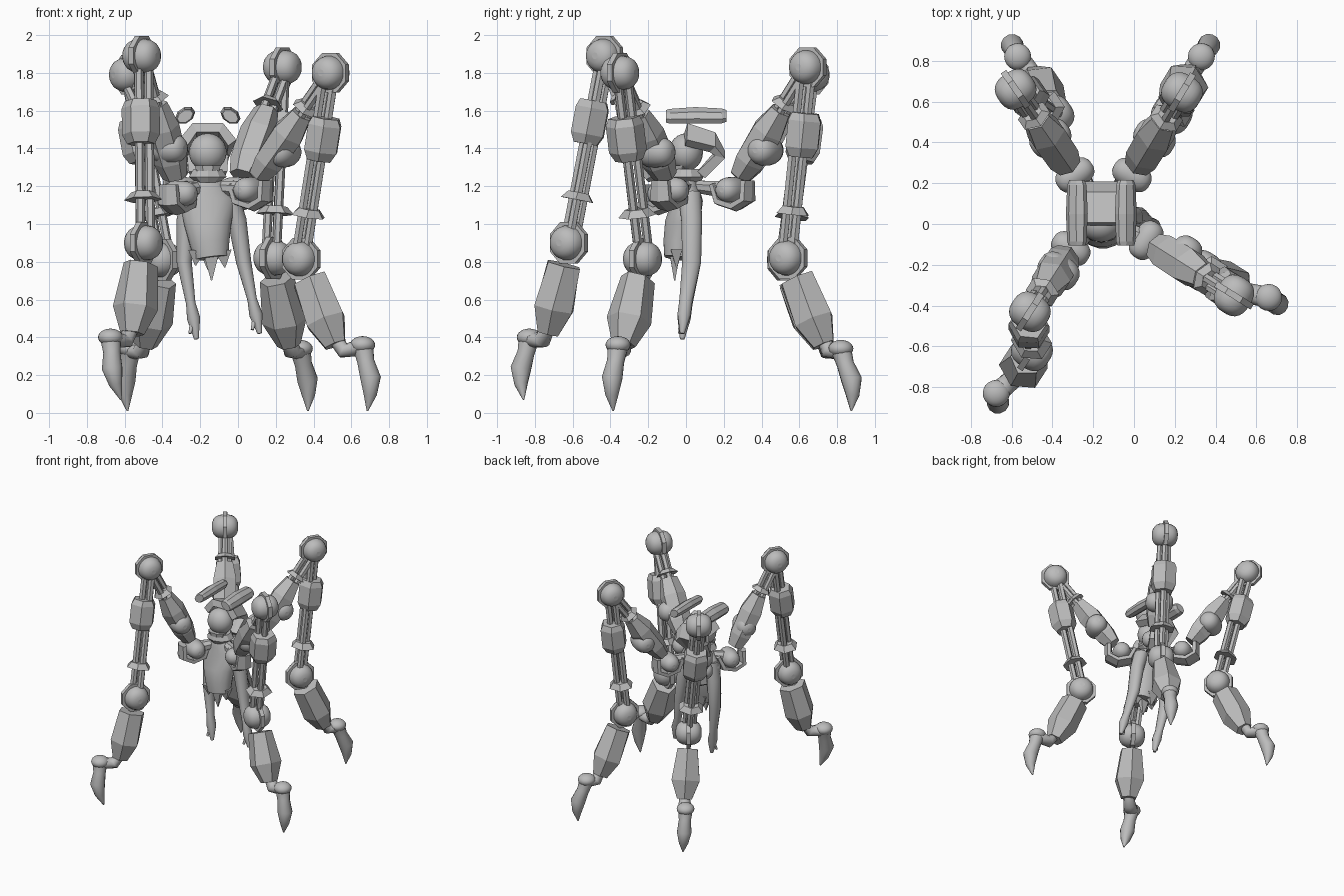
import bpy, bmesh, math
from mathutils import Vector as V, Matrix

if "Cube" in bpy.data.objects:
    bpy.data.objects.remove(bpy.data.objects["Cube"])

metal = bpy.data.materials.new("plain_grey")
metal.use_nodes = True
metal.diffuse_color = (0.5, 0.5, 0.5, 1)
metal.node_tree.nodes["Principled BSDF"].inputs["Base Color"].default_value = (0.5, 0.5, 0.5, 1)


def finish(name, bm, smooth=False):
    bmesh.ops.recalc_face_normals(bm, faces=bm.faces)
    mesh = bpy.data.meshes.new(name)
    for f in bm.faces:
        f.smooth = smooth and len(f.verts) < 5
    bm.to_mesh(mesh)
    bm.free()
    mesh.materials.append(metal)
    ob = bpy.data.objects.new(name, mesh)
    bpy.context.collection.objects.link(ob)
    return ob


def loft(name, path, sizes, side=V((1, 0, 0)), sides=8, smooth=False):
    """Skin n-sided sections (half width, half depth) along a path."""
    bm = bmesh.new()
    path = [V(p) for p in path]
    rings = []
    for i, (p, (w, d)) in enumerate(zip(path, sizes)):
        t = (path[min(i + 1, len(path) - 1)] - path[max(i - 1, 0)]).normalized()
        s = (side - t * side.dot(t)).normalized()
        up = t.cross(s)
        k = 1 / math.cos(math.pi / sides)
        angles = [(j + 0.5) * math.tau / sides for j in range(sides)]
        rings.append([bm.verts.new(p + s * w * k * math.cos(a) + up * d * k * math.sin(a)) for a in angles])
    for a, b in zip(rings, rings[1:]):
        for j in range(sides):
            n = (j + 1) % sides
            bm.faces.new((a[j], a[n], b[n], b[j]))
    bm.faces.new(rings[0])
    bm.faces.new(rings[-1])
    return finish(name, bm, smooth)


def ball(name, centre, r, scale=(1, 1, 1)):
    bm = bmesh.new()
    bmesh.ops.create_uvsphere(bm, u_segments=20, v_segments=12, radius=r)
    bmesh.ops.transform(bm, matrix=Matrix.Translation(centre) @ Matrix.Diagonal((*scale, 1)), verts=bm.verts)
    return finish(name, bm, True)


def drum(name, centre, side, half, r):
    """Rounded barrel whose axis is the side direction."""
    stops = [math.sin(math.pi * (i / 12 - 0.5)) * 0.995 for i in range(13)]
    radii = [r * (1 - abs(s) ** 2.6) ** (1 / 2.6) for s in stops]
    loft(name, [centre + side * s * half for s in stops], [(q, q) for q in radii], V((0, 0, 1)), 20, True)


def joint(name, centre, side, r, disc):
    """Rounded barrel split by an octagonal plate."""
    drum(name + "_barrel", centre, side, 0.098, r)
    loft(name + "_plate", [centre - side * 0.016, centre + side * 0.016], [(disc, disc)] * 2, V((0, 0, 1)))


def rods(name, a, b, side, spread, r):
    depth = (b - a).normalized().cross(side)
    for x, y in ((-1, -0.6), (1, -0.6), (0, 0.9)):
        off = side * x * spread + depth * y * spread
        loft(name, [a + off, b + off], [(r, r)] * 2, side, 6)


def clamp(name, a, b, t, side, r):
    loft(name, [a.lerp(b, t - 0.02), a.lerp(b, t + 0.02)], [(r, r * 0.9), (r * 0.6, r * 0.6)], side, 6)


def leg(name, hub, elbow, knee, low, shin, ankle, tip):
    hub, elbow, knee, low, shin, ankle, tip = map(V, (hub, elbow, knee, low, shin, ankle, tip))
    out = knee - hub
    out.z = 0
    out.normalize()
    side = V((-out.y, out.x, 0))
    down = V((0, 0, -1))
    # hip bracket and barrel
    root = V((-0.16, 0.03, 1.2))
    loft(name + "_root_arm", [root, root.lerp(hub, 0.6), hub], [(0.03, 0.03), (0.04, 0.04), (0.05, 0.05)], side, 8)
    drum(name + "_hip_barrel", hub, side, 0.1, 0.068)
    loft(name + "_hip_bracket", [hub - out * 0.1 - down * 0.03, hub - out * 0.06 + down * 0.06, hub + out * 0.03 + down * 0.085, hub + out * 0.1 + down * 0.05, hub + out * 0.1 - down * 0.05],
         [(0.045, 0.02), (0.06, 0.025), (0.06, 0.025), (0.06, 0.025), (0.05, 0.025)], side, 6)
    # upper arm
    drum(name + "_elbow_barrel", elbow, side, 0.105, 0.08)
    ends = [hub.lerp(knee, t) for t in (0.12, 0.24, 0.48, 0.65)]
    loft(name + "_upper_block", ends, [(0.06, 0.05), (0.082, 0.072), (0.085, 0.08), (0.06, 0.05)], side, 6)
    rods(name + "_upper_rod", ends[2], knee, side, 0.03, 0.02)
    clamp(name + "_upper_clamp", hub, knee, 0.71, side, 0.075)
    joint(name + "_knee", knee, side, 0.09, 0.105)
    # long strut
    strut = low - knee
    rods(name + "_strut_rod", knee, low, side, 0.032, 0.021)
    loft(name + "_strut_block", [knee + strut * t + out * 0.015 for t in (0.24, 0.28, 0.42, 0.47)],
         [(0.075, 0.065), (0.088, 0.085), (0.088, 0.085), (0.065, 0.06)], side, 6)
    clamp(name + "_strut_clamp", low, knee, 0.25, side, 0.09)
    joint(name + "_lower", low, side, 0.092, 0.11)
    # shin block, ankle and claw
    top = low.lerp(shin, 0.24)
    loft(name + "_shin", [top, low.lerp(shin, 0.72), shin], [(0.075, 0.09), (0.105, 0.1), (0.055, 0.055)], side, 6)
    step = ankle - shin
    loft(name + "_ankle_arm", [shin - down * 0.03, shin + step * 0.3 + down * 0.03, shin + step * 0.7 + down * 0.02, ankle],
         [(0.035, 0.035), (0.048, 0.04), (0.05, 0.04), (0.05, 0.045)], side, 10, True)
    ball(name + "_ankle_cap", ankle, 0.066, (1, 1, 0.7))
    fall = tip - ankle
    loft(name + "_claw", [ankle, ankle + fall * 0.25 + out * 0.012, ankle + fall * 0.5 + out * 0.035, ankle + fall * 0.75 + out * 0.025, tip],
         [(0.055, 0.055), (0.045, 0.045), (0.054, 0.054), (0.035, 0.035), (0.004, 0.004)], side, 12, True)


# Four legs: hip, elbow, knee, lower joint, shin end, ankle, claw tip
leg("front_left_leg", (0.06, -0.08, 1.18), (0.24, -0.16, 1.38), (0.49, -0.35, 1.8),
    (0.335, -0.23, 0.815), (0.515, -0.33, 0.36), (0.66, -0.36, 0.36), (0.685, -0.385, 0.01))
leg("back_left_leg", (-0.01, 0.24, 1.18), (0.1, 0.42, 1.39), (0.235, 0.645, 1.83),
    (0.185, 0.54, 0.82), (0.27, 0.73, 0.36), (0.33, 0.82, 0.34), (0.37, 0.875, 0.01))
leg("back_right_leg", (-0.29, 0.24, 1.18), (-0.41, 0.42, 1.39), (-0.58, 0.66, 1.79),
    (-0.395, 0.53, 0.81), (-0.49, 0.72, 0.36), (-0.57, 0.82, 0.34), (-0.585, 0.875, 0.01))
leg("front_right_leg", (-0.31, -0.12, 1.16), (-0.37, -0.23, 1.4), (-0.51, -0.43, 1.89),
    (-0.5, -0.62, 0.9), (-0.56, -0.73, 0.42), (-0.675, -0.83, 0.4), (-0.62, -0.86, 0.07))

# Torso with ragged hem
X = -0.16
loft("torso", [(X, 0, 1.27), (X, 0, 1.19), (X, 0.01, 1.13), (X, -0.02, 1.0), (X + 0.01, -0.035, 0.9), (X + 0.02, -0.045, 0.82)],
     [(0.05, 0.045), (0.1, 0.07), (0.15, 0.08), (0.125, 0.092), (0.105, 0.085), (0.09, 0.07)], sides=16, smooth=True)
for x, y, z in ((-0.065, -0.06, 0.78), (0.02, -0.06, 0.7), (0.09, -0.05, 0.77), (0, 0.01, 0.76)):
    loft("hem_tatter", [(X + x * 0.9, y, 0.86), (X + x, y, z)], [(0.045, 0.03), (0.003, 0.003)], sides=4)

# Hanging arms
for name, pts in (("right_arm", [(-0.25, 0.02, 1.16), (-0.275, 0.03, 1.02), (-0.285, 0.03, 0.8), (-0.25, 0, 0.58), (-0.235, -0.01, 0.5), (-0.22, -0.02, 0.39)]),
                  ("left_arm", [(-0.05, 0.02, 1.16), (-0.005, 0.03, 1.02), (0.03, 0.03, 0.8), (0.075, 0, 0.6), (0.095, -0.01, 0.52), (0.115, -0.02, 0.42)])):
    loft(name, pts, [(0.05, 0.06), (0.05, 0.055), (0.04, 0.05), (0.025, 0.035), (0.035, 0.035), (0.012, 0.012)], sides=12, smooth=True)
    thumb = V(pts[4])
    loft(name + "_thumb", [thumb, thumb + V((-0.02, -0.025, -0.08))], [(0.016, 0.016), (0.008, 0.008)], sides=8, smooth=True)

# Head and collar
ball("head", (X, 0, 1.38), 0.1, (1, 0.9, 1))
loft("collar", [(X, 0, 1.22), (X, 0, 1.25), (X, 0, 1.29)], [(0.06, 0.07), (0.1, 0.09), (0.075, 0.08)], sides=10)
loft("chin_guard", [(X, -0.04, 1.28), (X, -0.04, 1.31)], [(0.06, 0.045), (0.07, 0.05)], sides=8)

# Faceted hood curling behind the head
bm = bmesh.new()
rows = []
for y, z, drop, wide in ((0, 1.51, 0.08, 0.13), (0.14, 1.465, 0.07, 0.12), (0.18, 1.385, 0.03, 0.11), (0.08, 1.26, 0, 0.095)):
    rows.append([bm.verts.new((X + x, y, z - d)) for x, d in ((-wide, drop), (-0.07, 0), (0.07, 0), (wide, drop))])
for a, b in zip(rows, rows[1:]):
    for j in range(3):
        bm.faces.new((a[j], a[j + 1], b[j + 1], b[j]))
hood = finish("hood", bm)
thick = hood.modifiers.new("thickness", "SOLIDIFY")
thick.thickness = 0.055
thick.offset = 0

# Long tilted blades above the head
for sign, name in ((-1, "right_blade"), (1, "left_blade")):
    x = X + sign * 0.12
    tilt = V((0.8, 0, sign * -0.55))
    loft(name, [(x, -0.105, 1.57), (x, -0.085, 1.57), (x, 0.05, 1.575), (x, 0.19, 1.572), (x, 0.215, 1.572)],
         [(0.042, 0.028), (0.048, 0.034), (0.054, 0.038), (0.048, 0.034), (0.038, 0.026)], tilt, 8)
